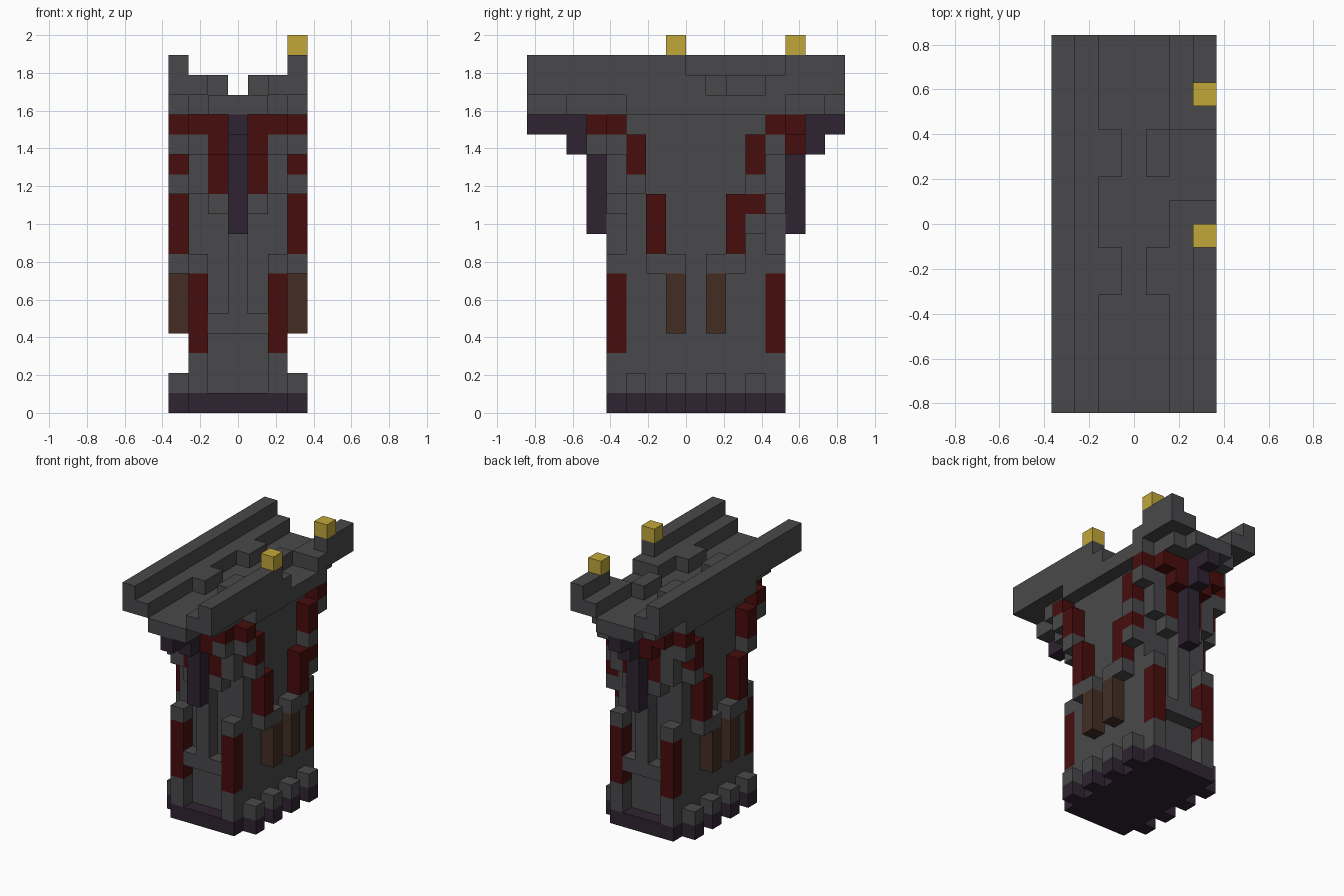
import bpy
import bmesh
from mathutils import Matrix, Vector

cube = bpy.data.objects.get("Cube")
if cube:
    bpy.data.objects.remove(cube)

U = 2 / 19  # size of one block


def material(name, color):
    m = bpy.data.materials.new(name)
    m.use_nodes = True
    m.diffuse_color = (*color, 1)
    m.node_tree.nodes["Principled BSDF"].inputs["Base Color"].default_value = (*color, 1)
    return m


STONE = material("grey stone", (0.066, 0.066, 0.070))
RED = material("dark red", (0.064, 0.004, 0.004))
PLUM = material("dark plum", (0.029, 0.017, 0.031))
BROWN = material("brown", (0.056, 0.027, 0.017))
GOLD = material("gold", (0.54, 0.39, 0.042))


def part(name, mat, boxes, sides=False, ends=False):
    """Blocks given as (x, y, z) cell ranges, mirrored to both sides and/or both ends."""
    todo = set(boxes)
    if sides:
        todo |= {((7 - x[1], 7 - x[0]), y, z) for x, y, z in todo}
    if ends:
        todo |= {(x, (17 - y[1], 17 - y[0]), z) for x, y, z in todo}
    bm = bmesh.new()
    for x, y, z in sorted(todo):
        size = Vector((x[1] - x[0], y[1] - y[0], z[1] - z[0])) * U
        mid = Vector((sum(x) / 2 - 3.5, sum(y) / 2 - 8, sum(z) / 2)) * U
        bmesh.ops.create_cube(bm, size=1, matrix=Matrix.Translation(mid) @ Matrix.Diagonal((*size, 1)))
    mesh = bpy.data.meshes.new(name)
    bm.to_mesh(mesh)
    bm.free()
    mesh.materials.append(mat)
    bpy.context.collection.objects.link(bpy.data.objects.new(name, mesh))


# Base plinth with blocks along the sides
part("plinth", PLUM, [((1, 6), (4, 13), (0, 1))])
part("plinth_teeth", PLUM, [((6, 7), (j, j + 1), (0, 1)) for j in range(5, 12, 2)], sides=True)
part("base_blocks", STONE, [((6, 7), (j, j + 1), (1, 2)) for j in range(5, 12, 2)], sides=True)

# Tower core and its corner posts
part("core", STONE, [((1, 6), (5, 12), (1, 15))])
part("corner_foot", STONE, [((5, 6), (4, 5), (1, 3))], sides=True, ends=True)
part("corner_post", RED, [((5, 6), (4, 5), (3, 7))], sides=True, ends=True)
part("corner_cap", STONE, [((5, 6), (4, 5), (7, 8))], sides=True, ends=True)

# End panels: ledge, central rib and upper stonework
part("end_ledge", STONE, [((2, 5), (4, 5), (4, 5))], ends=True)
part("end_rib", STONE, [((3, 4), (4, 5), (5, 15))], ends=True)
part("end_stones", STONE, [((4, 5), (4, 5), (10, 11)), ((5, 6), (4, 5), (11, 14))], sides=True, ends=True)
part("front_stones", STONE, [((5, 6), (3, 4), (13, 14))], sides=True)
part("end_red_bars", RED, [((4, 5), (4, 5), (11, 15)), ((4, 5), (3, 4), (13, 15))], sides=True, ends=True)
part("red_cornice", RED, [((5, 6), (3, 5), (14, 15)), ((6, 7), (4, 5), (14, 15))], sides=True, ends=True)

# Stepped brackets under the deck
part("bracket", PLUM, [((3, 4), (3, 4), (9, 15)), ((3, 4), (2, 3), (13, 15)),
                       ((3, 4), (1, 2), (14, 15))], ends=True)
part("bracket_tip", PLUM, [((3, 4), (0, 1), (14, 15))])

# Branching buttresses on the sides
part("brown_stem", BROWN, [((6, 7), (7, 8), (4, 7))], sides=True, ends=True)
part("stem_cap", STONE, [((6, 7), (6, 8), (7, 8))], sides=True, ends=True)
part("red_stem", RED, [((6, 7), (6, 7), (8, 11)), ((6, 7), (5, 6), (12, 14))], sides=True, ends=True)
part("stem_joint", STONE, [((6, 7), (5, 6), (11, 12)), ((6, 7), (4, 5), (13, 14))], sides=True, ends=True)
part("extra_red_block", RED, [((6, 7), (11, 12), (10, 11))])
part("extra_stone_block", STONE, [((6, 7), (11, 12), (9, 10))])

# Deck, narrowing below towards the ends
part("deck", STONE, [((2, 5), (0, 16), (15, 16))])
part("deck_side", STONE, [((5, 6), (2, 15), (15, 16)), ((6, 7), (5, 13), (15, 16))], sides=True)

# Walls: whole on the right, broken on the left
part("right_wall", STONE, [((0, 1), (0, 16), (16, 18)), ((1, 2), (0, 16), (16, 17))])
part("left_wall", STONE, [((5, 7), (0, 9), (16, 17)), ((5, 7), (12, 16), (16, 17)),
                          ((6, 7), (0, 8), (17, 18)), ((6, 7), (13, 16), (17, 18))])
part("wall_steps", STONE, [((4, 5), (5, 7), (16, 17)), ((4, 5), (10, 12), (16, 17))], sides=True)

# Gold lamps on the broken wall
part("lamps", GOLD, [((6, 7), (j, j + 1), (18, 19)) for j in (7, 13)])
